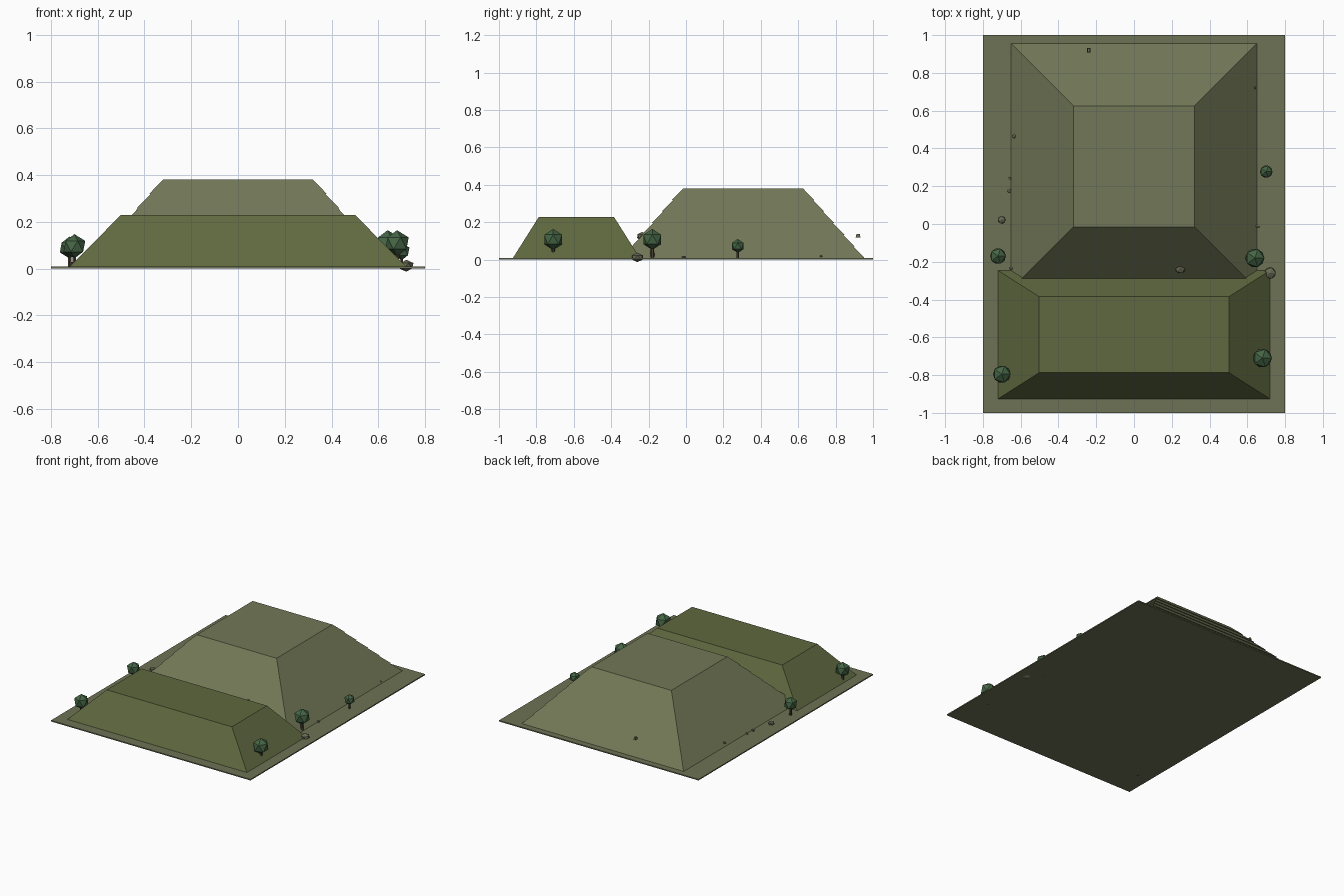
import bpy, bmesh
from math import radians

if "Cube" in bpy.data.objects:
    bpy.data.objects.remove(bpy.data.objects["Cube"])


def mat(name, rgb):
    m = bpy.data.materials.new(name)
    m.diffuse_color = (*rgb, 1)
    m.use_nodes = True
    m.node_tree.nodes["Principled BSDF"].inputs["Base Color"].default_value = m.diffuse_color
    return m


GROUND = mat("dry_grass", (0.155, 0.17, 0.09))
TIER = mat("terrace_grass", (0.17, 0.185, 0.095))
MOUND = mat("mound_grass", (0.115, 0.14, 0.05))
LEAF = mat("leaves", (0.06, 0.13, 0.06))
BARK = mat("bark", (0.07, 0.05, 0.03))
ROCK = mat("rock", (0.14, 0.14, 0.09))


def finish(bm, name, material):
    bmesh.ops.recalc_face_normals(bm, faces=bm.faces)
    me = bpy.data.meshes.new(name)
    bm.to_mesh(me)
    bm.free()
    me.materials.append(material)
    ob = bpy.data.objects.new(name, me)
    bpy.context.collection.objects.link(ob)
    return ob


def frustum(name, cy, z0, z1, base, top, material):
    """Rectangular block tapering from base to top half sizes."""
    bm = bmesh.new()
    bmesh.ops.create_cube(bm, size=2)
    for v in bm.verts:
        hx, hy = top if v.co.z > 0 else base
        v.co = (v.co.x * hx, cy + v.co.y * hy, z1 if v.co.z > 0 else z0)
    return finish(bm, name, material)


def ball(name, loc, r, material, squash=1.0, turn=0):
    bm = bmesh.new()
    bmesh.ops.create_icosphere(bm, subdivisions=1, radius=r)
    ob = finish(bm, name, material)
    ob.location, ob.scale = loc, (1, 1, squash)
    ob.rotation_euler.z = radians(turn)
    return ob


def tree(x, y, z, r):
    # crown centred at z, trunk from the ground into the crown
    ball("tree_crown", (x, y, z), r, LEAF)
    bm = bmesh.new()
    bmesh.ops.create_cone(bm, cap_ends=True, segments=6, radius1=r * 0.2,
                          radius2=r * 0.15, depth=z)
    ob = finish(bm, "tree_trunk", BARK)
    ob.location = (x, y, z / 2)


# ground slab
frustum("ground", 0, 0, 0.008, (0.8, 1), (0.8, 1), GROUND)

# terraced pyramid: each tier slightly overhangs the one below
STEP = 0.0622
for i in range(6):
    h = 0.65 - 0.054 * i
    frustum("terrace_tier", 0.305, 0.008 + i * STEP, 0.008 + (i + 1) * STEP,
            (h, h), (h - 0.06, h - 0.06), TIER)

# long front mound
frustum("front_mound", -0.586, 0.008, 0.228, (0.72, 0.34), (0.502, 0.201), MOUND)

# trees
for t in [(-0.72, -0.17, 0.09, 0.047), (-0.70, -0.795, 0.095, 0.052),
          (0.64, -0.18, 0.108, 0.056), (0.68, -0.71, 0.108, 0.056),
          (0.70, 0.277, 0.073, 0.037)]:
    tree(*t)

# rocks and pebbles
for k, (x, y, z, r) in enumerate([
        (0.72, -0.26, 0.012, 0.034), (-0.70, 0.022, 0.016, 0.022),
        (0.245, -0.235, 0.125, 0.03), (-0.633, 0.464, 0.025, 0.012),
        (-0.657, 0.24, 0.012, 0.009), (-0.66, 0.175, 0.012, 0.012),
        (0.655, -0.012, 0.012, 0.011), (0.64, 0.722, 0.018, 0.008),
        (-0.65, -0.235, 0.012, 0.01)]):
    ball("rock", (x, y, z), r, ROCK, 0.75, k * 37)

# small hovering marker behind the pyramid
m = frustum("small_marker", 0.92, 0.118, 0.136, (0.009, 0.013), (0.006, 0.009), ROCK)
m.location.x = -0.24
